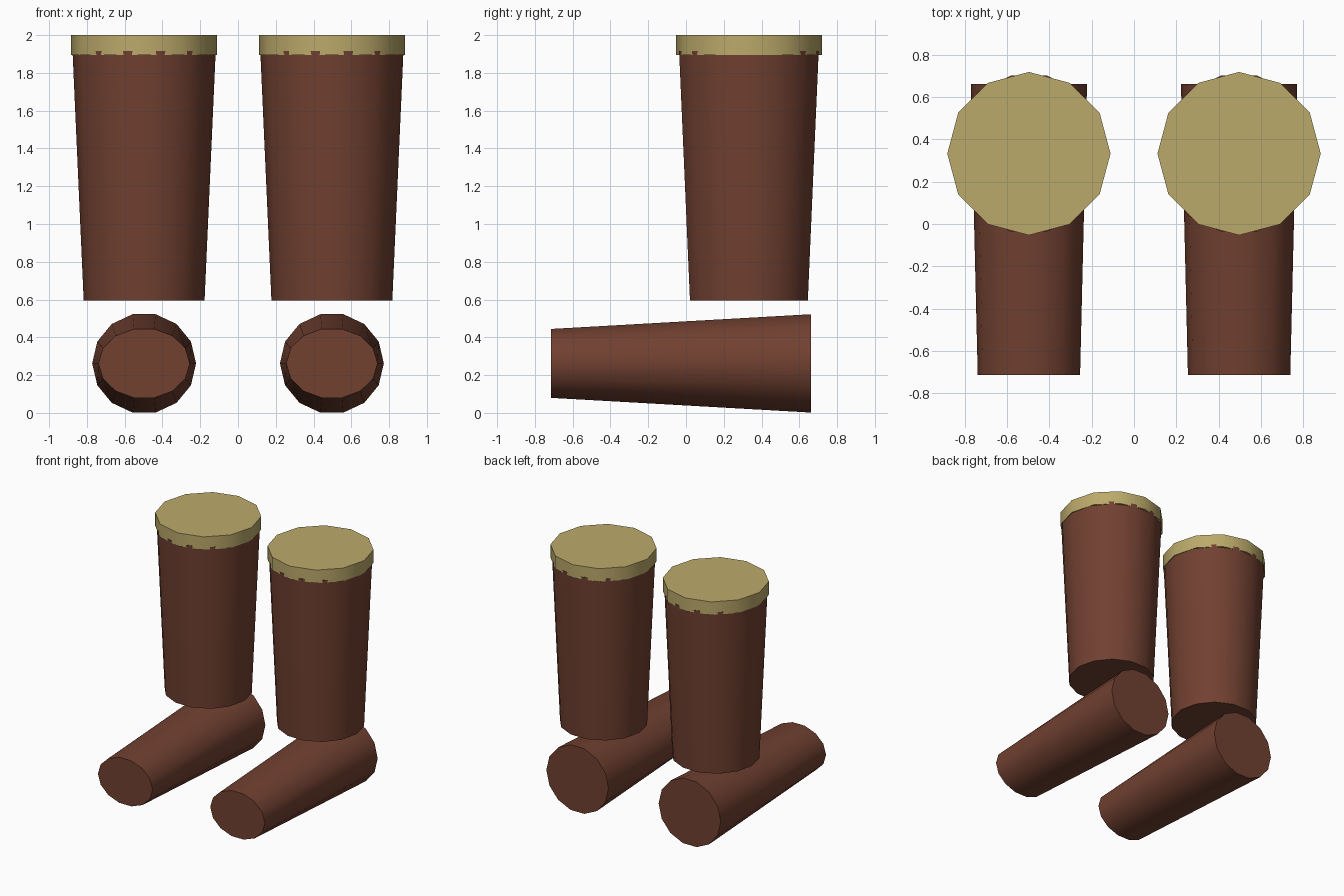
import bpy, bmesh, math
from mathutils import Vector

if "Cube" in bpy.data.objects:
    bpy.data.objects.remove(bpy.data.objects["Cube"])


def material(name, rgb):
    m = bpy.data.materials.new(name)
    m.diffuse_color = (*rgb, 1)
    m.use_nodes = True
    m.node_tree.nodes["Principled BSDF"].inputs["Base Color"].default_value = m.diffuse_color
    return m


leather = material("brown leather", (0.165, 0.052, 0.030))
trim = material("tan trim", (0.50, 0.40, 0.145))


def loft(name, rings, sides, mat, along_y=False):
    """Closed tapered tube; each ring is (centre, x radius, second radius)."""
    bm = bmesh.new()
    loops = []
    for centre, ru, rv in rings:
        loop = []
        for i in range(sides):
            a = math.tau * i / sides
            u, v = ru * math.cos(a), rv * math.sin(a)
            offset = (u, 0, v) if along_y else (u, v, 0)
            loop.append(bm.verts.new(Vector(centre) + Vector(offset)))
        loops.append(loop)
    lo, hi = loops
    for i in range(sides):
        j = (i + 1) % sides
        bm.faces.new((lo[i], lo[j], hi[j], hi[i]))
    bm.faces.new(lo)
    bm.faces.new(hi)
    bmesh.ops.recalc_face_normals(bm, faces=bm.faces)
    mesh = bpy.data.meshes.new(name)
    bm.to_mesh(mesh)
    bm.free()
    mesh.materials.append(mat)
    obj = bpy.data.objects.new(name, mesh)
    bpy.context.collection.objects.link(obj)
    bpy.ops.object.select_all(action='DESELECT')
    obj.select_set(True)
    bpy.context.view_layer.objects.active = obj
    bpy.ops.object.shade_smooth_by_angle(angle=math.radians(40))
    return obj


for side, x in (("left", -0.497), ("right", 0.497)):
    # Foot: tapers and flattens towards the toe
    loft(side + "_foot", [((x, -0.715, 0.262), 0.242, 0.187),
                          ((x, 0.663, 0.262), 0.275, 0.267)], 14, leather, True)
    # Shaft: widens towards the top
    loft(side + "_shaft", [((x, 0.333, 0.595), 0.320, 0.320),
                           ((x, 0.333, 1.915), 0.379, 0.379)], 14, leather)
    # Cuff: twelve-sided band capping the shaft
    loft(side + "_cuff", [((x, 0.333, 1.895), 0.386, 0.386),
                          ((x, 0.333, 2.0), 0.386, 0.386)], 12, trim)
